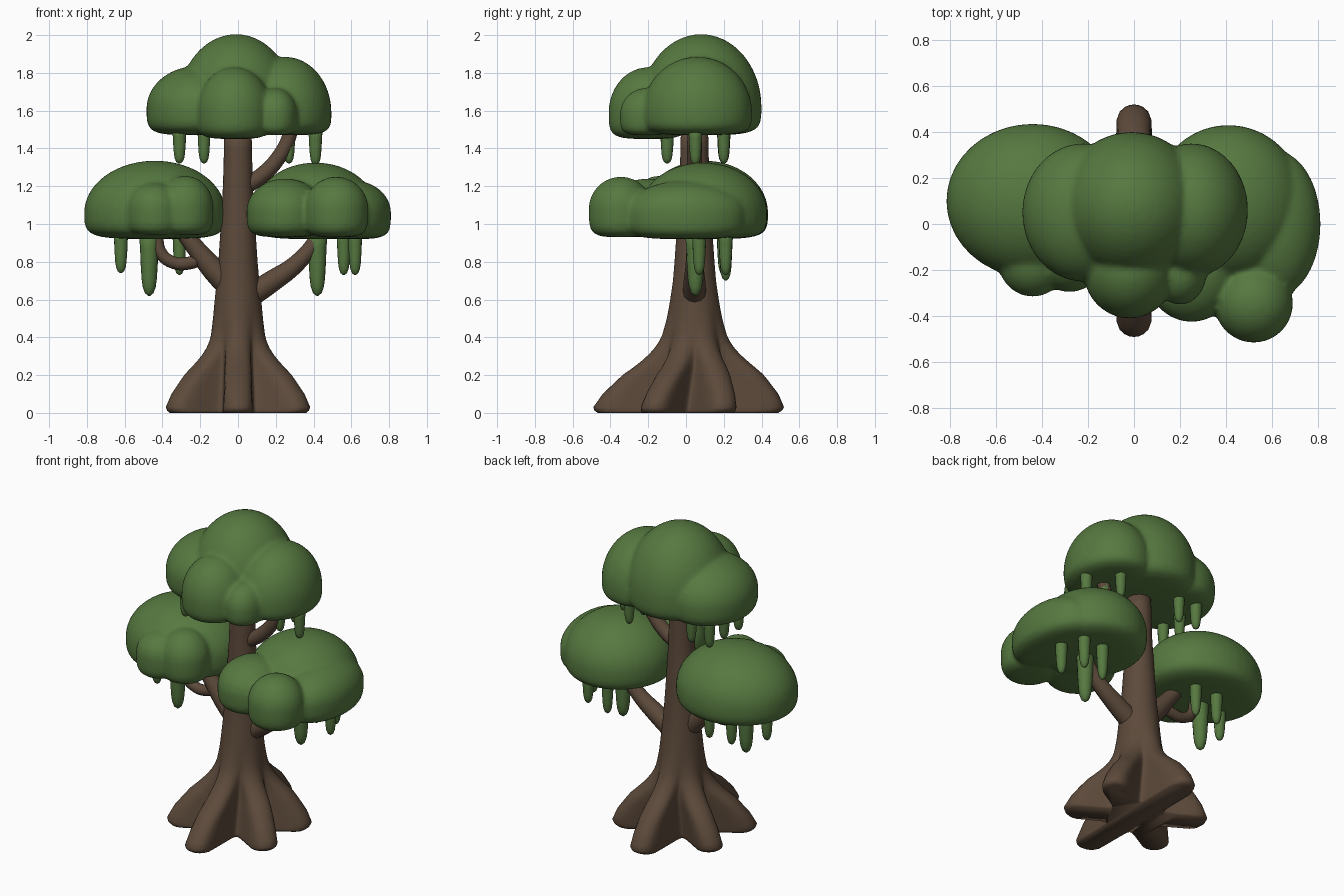
import bpy, bmesh, math
from mathutils import Vector

if "Cube" in bpy.data.objects:
    bpy.data.objects.remove(bpy.data.objects["Cube"])


def material(name, rgb):
    m = bpy.data.materials.new(name)
    m.diffuse_color = (*rgb, 1)
    m.use_nodes = True
    m.node_tree.nodes["Principled BSDF"].inputs["Base Color"].default_value = m.diffuse_color
    return m


BARK = material("bark_brown", (0.108, 0.068, 0.043))
LEAF = material("leaf_green", (0.093, 0.190, 0.051))
CY = 0.045  # trunk axis in y


def finish(name, bm, mat):
    bmesh.ops.recalc_face_normals(bm, faces=bm.faces)
    me = bpy.data.meshes.new(name)
    bm.to_mesh(me)
    bm.free()
    me.materials.append(mat)
    me.polygons.foreach_set("use_smooth", [True] * len(me.polygons))
    ob = bpy.data.objects.new(name, me)
    bpy.context.collection.objects.link(ob)
    return ob


def lerp_table(table, z):
    for (a, fa), (b, fb) in zip(table, table[1:]):
        if z <= b:
            return fa + (fb - fa) * max(0, z - a) / (b - a)
    return table[-1][1]


def loft(bm, rings):
    """Skin a list of closed rings and cap both ends."""
    vs = [[bm.verts.new(p) for p in r] for r in rings]
    n = len(vs[0])
    for a, b in zip(vs, vs[1:]):
        for i in range(n):
            bm.faces.new((a[i], a[(i + 1) % n], b[(i + 1) % n], b[i]))
    bm.faces.new(vs[0][::-1])
    bm.faces.new(vs[-1])


# Trunk with six flaring buttress roots
TRUNK = [(0, .16), (.2, .145), (.4, .132), (.6, .12), (.8, .102), (1.0, .088), (1.2, .076), (1.55, .07)]
ROOT = [(0, .49), (.03, .505), (.1, .465), (.2, .375), (.25, .31), (.3, .25), (.35, .205),
        (.4, .172), (.5, .14), (.6, .115), (.7, .09), (1.55, .05)]


def trunk_radius(ang, z):
    t = lerp_table(TRUNK, z)
    total = t ** 8
    for k in range(6):
        length = lerp_table(ROOT, z) * (1 if k in (1, 4) else .85)
        w = min(.078 - .03 * min(z, .5), length * .9)
        d = ang - math.radians(30 + 60 * k)
        c, s = math.cos(d), math.sin(d)
        if c <= 0:
            continue
        reach = length - w                     # capsule: straight sides, round tip
        if abs(s) * reach < w:
            r = reach * c + math.sqrt(w * w - (reach * s) ** 2)
        else:
            r = 0
        if r * c < reach or r == 0:
            r = min(w / max(abs(s), 1e-6), length)
        total += r ** 8
    return total ** .125


bm = bmesh.new()
rings = []
for z in [0, .012, .03, .06] + [.1 + .035 * i for i in range(16)] + [.7 + .1 * i for i in range(9)]:
    shift = CY - .035 * max(0, 1 - z / .25)    # root spread is centred nearer y = 0
    inset = .975 if z == 0 else 1
    rings.append([(inset * trunk_radius(a, z) * math.cos(a),
                   shift + inset * trunk_radius(a, z) * math.sin(a), z)
                  for a in (2 * math.pi * i / 144 for i in range(144))])
loft(bm, rings)
finish("trunk_and_roots", bm, BARK)


# Branches: tapered tubes in the plane of the trunk
def branch(name, pts):
    cu = bpy.data.curves.new(name, 'CURVE')
    cu.dimensions = '3D'
    cu.bevel_depth = 1
    cu.bevel_resolution = 4
    cu.resolution_u = 8
    cu.use_fill_caps = True
    sp = cu.splines.new('BEZIER')
    sp.bezier_points.add(len(pts) - 1)
    for bp, (x, z, r) in zip(sp.bezier_points, pts):
        bp.co = (x, CY, z)
        bp.radius = r
        bp.handle_left_type = bp.handle_right_type = 'AUTO'
    tmp = bpy.data.objects.new(name, cu)
    bpy.context.collection.objects.link(tmp)
    me = bpy.data.meshes.new_from_object(tmp.evaluated_get(bpy.context.evaluated_depsgraph_get()))
    bpy.data.objects.remove(tmp)
    bm = bmesh.new()
    bm.from_mesh(me)
    finish(name, bm, BARK)


branch("right_branch", [(.03, .6, .065), (.17, .69, .058), (.32, .8, .046), (.42, .93, .04), (.44, 1.0, .038)])
branch("left_branch", [(-.03, .66, .07), (-.13, .76, .062), (-.23, .88, .048), (-.32, 1.0, .042)])
branch("left_twig", [(-.17, .83, .035), (-.25, .795, .034), (-.34, .795, .033), (-.41, .85, .033), (-.43, .97, .033)])
branch("upper_branch", [(.02, 1.19, .045), (.13, 1.26, .043), (.22, 1.36, .04), (.27, 1.46, .038), (.29, 1.56, .036)])


# Foliage: flat-bottomed domes fused into one clump
def clump(name, blobs):
    bm = bmesh.new()
    for x, y, z, rx, ry, up, down in blobs:
        new = bmesh.ops.create_uvsphere(bm, u_segments=40, v_segments=24, radius=1)["verts"]
        for v in new:
            p = v.co.copy()
            h = p.z * up if p.z > 0 else -down * (1 - (1 + p.z) ** 2.5)
            k = 1 if p.z > 0 else (1 - abs(p.z) ** 3) / max(math.sqrt(max(1 - p.z ** 2, 0)), 1e-4)
            if p.z < -.999:
                k = 0
            v.co = Vector((x + rx * p.x * k, y + ry * p.y * k, z + h))
    ob = finish(name, bm, LEAF)
    rm = ob.modifiers.new("fuse", 'REMESH')
    rm.mode = 'VOXEL'
    rm.voxel_size = .014
    rm.use_smooth_shade = True
    sm = ob.modifiers.new("soften", 'SMOOTH')
    sm.factor = .5
    sm.iterations = 4


# each blob: centre x, y, z, radius x, y, height above, depth below
clump("top_foliage", [
    (-.01, .08, 1.62, .31, .32, .385, .15),
    (-.22, .05, 1.61, .265, .30, .225, .14),
    (.25, .06, 1.59, .245, .29, .295, .12),
    (-.02, -.20, 1.59, .20, .21, .24, .14),
    (.20, -.21, 1.58, .115, .14, .14, .11)])
clump("left_foliage", [
    (-.44, .10, 1.06, .375, .335, .275, .14),
    (-.44, -.16, 1.08, .15, .155, .14, .14),
    (-.28, -.14, 1.09, .15, .155, .165, .15)])
clump("right_foliage", [
    (.41, .09, 1.06, .33, .34, .265, .14),
    (.61, 0, 1.06, .20, .32, .17, .14),
    (.25, -.20, 1.07, .205, .225, .17, .14),
    (.52, -.345, 1.08, .17, .17, .17, .15)])


# Hanging moss strands: round-tipped tapered lathes
def strands(name, top, items):
    bm = bmesh.new()
    for x, y, tip, r in items:
        L = top - tip
        prof = [(r * 1.25, 0), (r * 1.05, .3), (r, .5), (r * .88, .75), (r * .75, .87), (r * .5, .96), (r * .12, 1)]
        loft(bm, [[(x + q * math.cos(a), y + q * math.sin(a), top - L * t)
                   for a in (math.tau * i / 16 for i in range(16))] for q, t in prof])
    finish(name, bm, LEAF)


strands("top_moss", 1.52, [(-.31, -.10, 1.32, .033), (-.31, .05, 1.32, .033), (-.31, .20, 1.32, .033),
                           (-.18, .20, 1.32, .031), (.41, .05, 1.31, .033), (.27, .05, 1.32, .031),
                           (.27, .20, 1.32, .031)])
strands("left_moss", .98, [(-.47, .05, .62, .046), (-.62, .05, .74, .034), (-.31, .20, .73, .033),
                           (-.47, .20, .73, .034)])
strands("right_moss", .98, [(.42, .05, .62, .046), (.62, .07, .73, .034), (.56, .21, .73, .034),
                            (.42, .21, .70, .034)])
